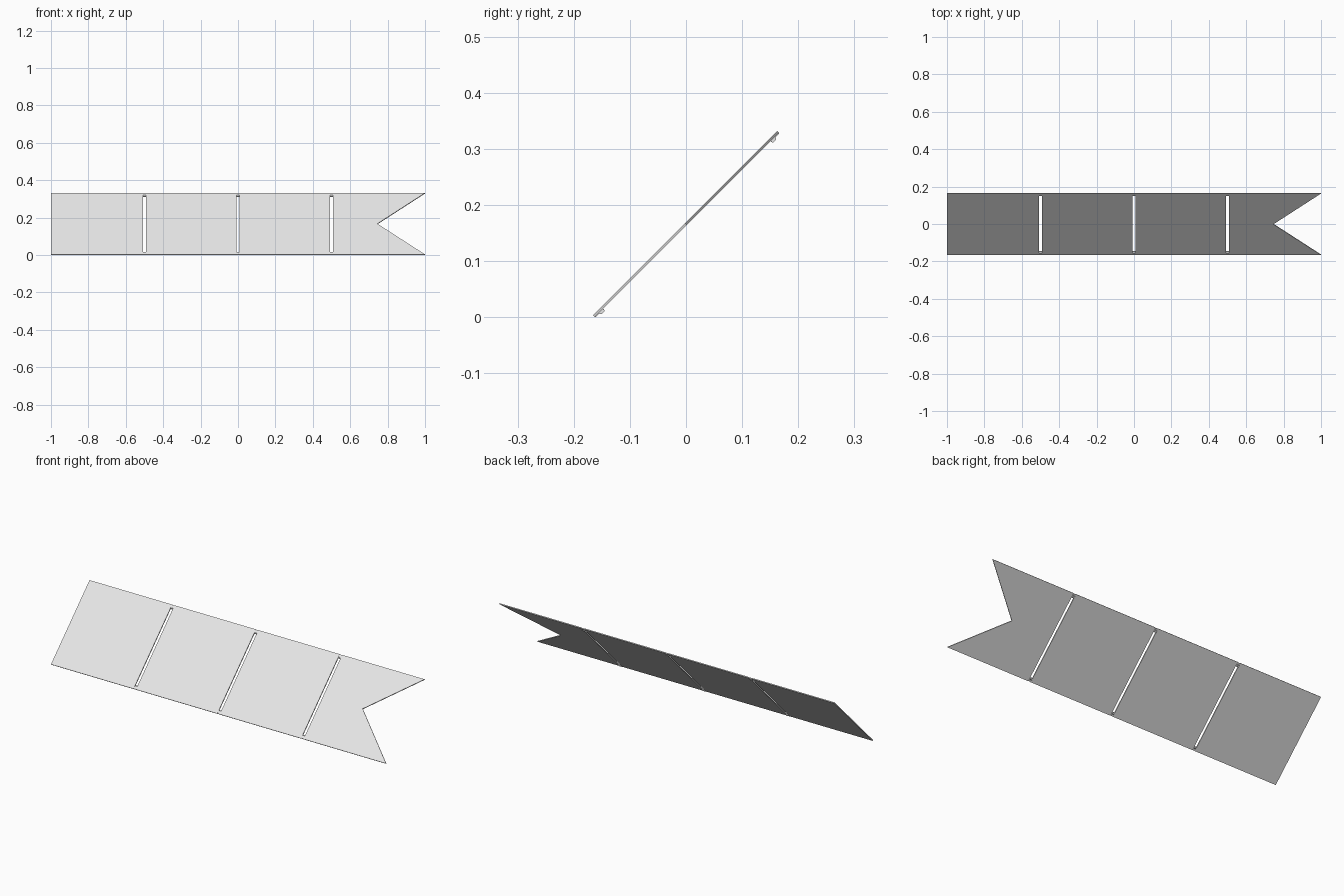
import bpy
import bmesh
import math
from mathutils import Matrix

cube = bpy.data.objects.get("Cube")
if cube:
    bpy.data.objects.remove(cube)

HALF = 0.2325      # half of the strip's width along the slope
THICK = 0.005      # sheet thickness
GAP = 0.014        # gap between neighbouring panels
TILT = Matrix.Translation((0, 0, 0.166)) @ Matrix.Rotation(math.radians(45), 4, "X")

grey = bpy.data.materials.new("light_grey")
grey.use_nodes = True
colour = (0.8, 0.8, 0.8, 1)
grey.diffuse_color = colour
grey.node_tree.nodes["Principled BSDF"].inputs["Base Color"].default_value = colour


def extrude_outline(name, points, offset):
    """Fill an outline, extrude it by the offset and tilt it into place."""
    bm = bmesh.new()
    face = bm.faces.new([bm.verts.new(p) for p in points])
    top = bmesh.ops.extrude_face_region(bm, geom=[face], use_keep_orig=True)
    moved = [g for g in top["geom"] if isinstance(g, bmesh.types.BMVert)]
    bmesh.ops.translate(bm, verts=moved, vec=offset)
    bmesh.ops.recalc_face_normals(bm, faces=bm.faces)
    bm.transform(TILT)
    mesh = bpy.data.meshes.new(name)
    bm.to_mesh(mesh)
    bm.free()
    mesh.materials.append(grey)
    obj = bpy.data.objects.new(name, mesh)
    bpy.context.collection.objects.link(obj)
    return obj


# Four flat panels, the last one with a swallowtail notch
for i in range(4):
    left = -1 + i * 0.5 + (GAP / 2 if i > 0 else 0)
    right = -0.5 + i * 0.5 - (GAP / 2 if i < 3 else 0)
    outline = [(left, -HALF), (right, -HALF), (right, HALF), (left, HALF)]
    if i == 3:
        outline.insert(2, (0.745, 0))
    extrude_outline("tail_panel" if i == 3 else f"panel_{i + 1}",
                    [(x, v, -THICK / 2) for x, v in outline], (0, 0, THICK))

# Small hooked links bridging each gap at both edges, set toward the back
hook = [(0, 0.002), (0, -0.0035), (-0.009, -0.0035), (-0.012, -0.0075),
        (-0.019, -0.0075), (-0.021, -0.004), (-0.016, 0.002)]
for i in range(3):
    x = -0.5 + i * 0.5 - GAP / 2
    for side, label in ((1, "upper"), (-1, "lower")):
        extrude_outline(f"{label}_link_{i + 1}",
                        [(x, side * (HALF - 0.001 + v), n) for v, n in hook],
                        (GAP, 0, 0))
